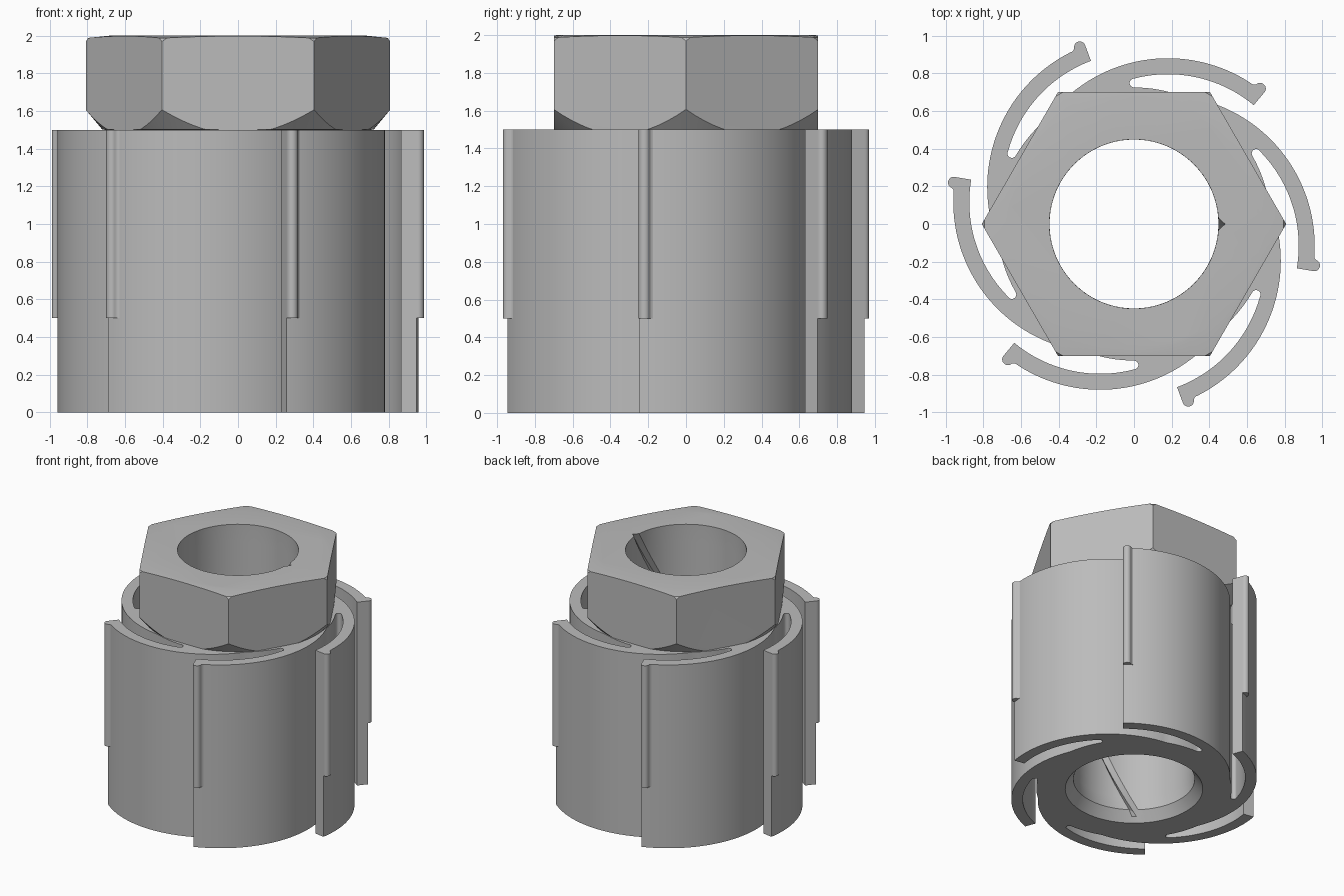
import bpy, bmesh
from math import sin, cos, pi, radians, hypot
from mathutils import Vector, Matrix

cube = bpy.data.objects.get("Cube")
if cube:
    bpy.data.objects.remove(cube, do_unlink=True)

grey = bpy.data.materials.new("plain grey")
grey.use_nodes = True
grey.diffuse_color = (0.5, 0.5, 0.5, 1)
grey.node_tree.nodes["Principled BSDF"].inputs["Base Color"].default_value = (0.5, 0.5, 0.5, 1)


def loft(name, rings):
    """Closed solid from a stack of rings of equal length."""
    bm = bmesh.new()
    loops = [[bm.verts.new(p) for p in ring] for ring in rings]
    n = len(loops[0])
    for a, b in zip(loops, loops[1:]):
        for i in range(n):
            j = (i + 1) % n
            bm.faces.new((a[i], a[j], b[j], b[i]))
    bm.faces.new(loops[0])
    bm.faces.new(loops[-1])
    bmesh.ops.recalc_face_normals(bm, faces=bm.faces)
    mesh = bpy.data.meshes.new(name)
    bm.to_mesh(mesh)
    bm.free()
    mesh.materials.append(grey)
    obj = bpy.data.objects.new(name, mesh)
    bpy.context.collection.objects.link(obj)
    return obj


def prism(name, outline, z0, z1):
    return loft(name, [[(x, y, z) for x, y in outline] for z in (z0, z1)])


def circle(r, z, n=96):
    return [(r * cos(2 * pi * i / n), r * sin(2 * pi * i / n), z) for i in range(n)]


def arc(cx, cy, r, a0, a1, n):
    """Points from a0 to a1 degrees, both ends included."""
    angles = [radians(a0 + (a1 - a0) * i / n) for i in range(n + 1)]
    return [Vector((cx + r * cos(a), cy + r * sin(a))) for a in angles]


def activate(obj):
    bpy.ops.object.select_all(action='DESELECT')
    obj.select_set(True)
    bpy.context.view_layer.objects.active = obj


def boolean(obj, tool, operation):
    mod = obj.modifiers.new("cut", 'BOOLEAN')
    mod.operation, mod.object, mod.solver = operation, tool, 'EXACT'
    activate(obj)
    bpy.ops.object.modifier_apply(modifier=mod.name)


# Spring arm dimensions: an off-centre arc, repeated six times
CX, CY, R_OUT, R_IN, R_CORE = 0.18, 0.08, 0.80, 0.715, 0.725
TIP = 50.4
SECTORS = [Matrix.Rotation(-k * pi / 3, 2) for k in range(6)]

sector = arc(CX, CY, R_OUT, 143, TIP, 40)               # outside of arm
sector += arc(CX, CY, R_IN, TIP, 104.5, 28)             # inside of arm
sector += arc(0, 0.7485, 0.0235, 90, 270, 8)[1:]        # rounded slot end
sector += arc(0, 0, R_CORE, 90, 69.3, 8)[1:-1]          # core wall
body = prism("spring_arm_body", [m @ p for m in SECTORS for p in sector], 0, 1.5)

# Latch ribs on the arm tips, in coordinates along and out from the arm
rib = [(0, -0.003), (0, 0.005)]
rib += [(0.03 - 0.03 * cos(t), 0.005 + 0.03 * sin(t))
        for t in (radians(15 * i) for i in range(1, 11))]
rib += [(0.060, 0.010), (0.066, 0.004), (0.075, 0.0), (0.075, -0.003)]
rib_outline = []
for u, v in rib:
    a = radians(TIP) + u / R_OUT
    rib_outline.append(Vector((CX + (R_OUT + v) * cos(a), CY + (R_OUT + v) * sin(a))))
ribs = [prism(f"latch_rib_{k + 1}", [m @ p for p in rib_outline], 0.5, 1.5)
        for k, m in enumerate(SECTORS)]

# Hexagonal head, with its corners trimmed by a turned shape
head = prism("hex_head", [p[:2] for p in circle(0.808, 0, 6)], 1.48, 2.0)
trim = loft("head_trim", [circle(r, z) for r, z in (
    (0.70, 1.47), (0.70, 1.50), (0.72, 1.501), (0.82, 1.621),
    (0.82, 1.95), (0.795, 1.988), (0.68, 2.0))])
boolean(head, trim, 'INTERSECT')

# Bore with a flared mouth and a steep helical V groove
BORE, GROOVE, N = 0.45, 0.485, 90


def bore_ring(z):
    turn = radians(67.5) * (z - 2)
    r = BORE + 0.06 * min(1, max(0, 1 - z / 0.08))
    ring = [(max(r, GROOVE) * cos(turn), max(r, GROOVE) * sin(turn), z)]
    for i in range(N + 1):
        a = turn + 0.075 + (2 * pi - 0.15) * i / N
        ring.append((r * cos(a), r * sin(a), z))
    return ring


levels = [-0.05, 0, 0.04] + [0.08 + 0.0985 * i for i in range(21)]
bore = loft("bore_cutter", [bore_ring(z) for z in levels])
for part in (body, head):
    boolean(part, bore, 'DIFFERENCE')

for tool in (trim, bore):
    bpy.data.objects.remove(tool, do_unlink=True)

for part in [body, head] + ribs:
    activate(part)
    bpy.ops.object.shade_smooth_by_angle(angle=radians(25))
